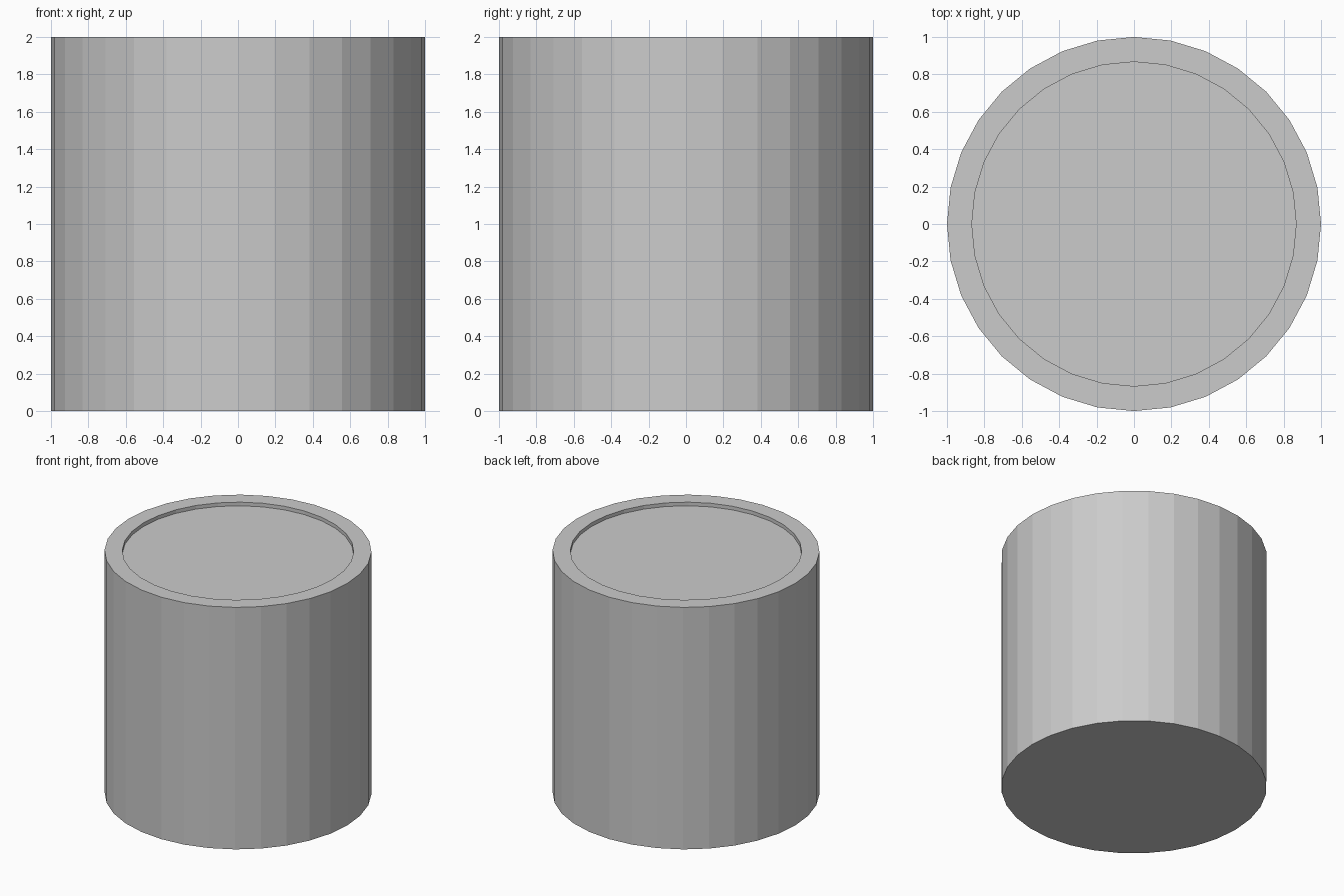
import bpy, bmesh
from math import cos, sin, tau

if "Cube" in bpy.data.objects:
    bpy.data.objects.remove(bpy.data.objects["Cube"])

SIDES = 32
# (radius, height) of each ring, from the base up and into the recess
PROFILE = [(1.0, 0.0), (1.0, 2.0), (0.867, 2.0), (0.867, 1.97)]

bm = bmesh.new()
rings = [[bm.verts.new((r * cos(tau * i / SIDES), r * sin(tau * i / SIDES), z))
          for i in range(SIDES)] for r, z in PROFILE]

# outer wall, rim and recess wall
for low, high in zip(rings, rings[1:]):
    for i in range(SIDES):
        j = (i + 1) % SIDES
        bm.faces.new((low[i], low[j], high[j], high[i]))

# base and recessed top
bm.faces.new(rings[0][::-1])
bm.faces.new(rings[-1])

mesh = bpy.data.meshes.new("recessed_cylinder")
bm.to_mesh(mesh)
bm.free()
bpy.context.collection.objects.link(bpy.data.objects.new("recessed_cylinder", mesh))
